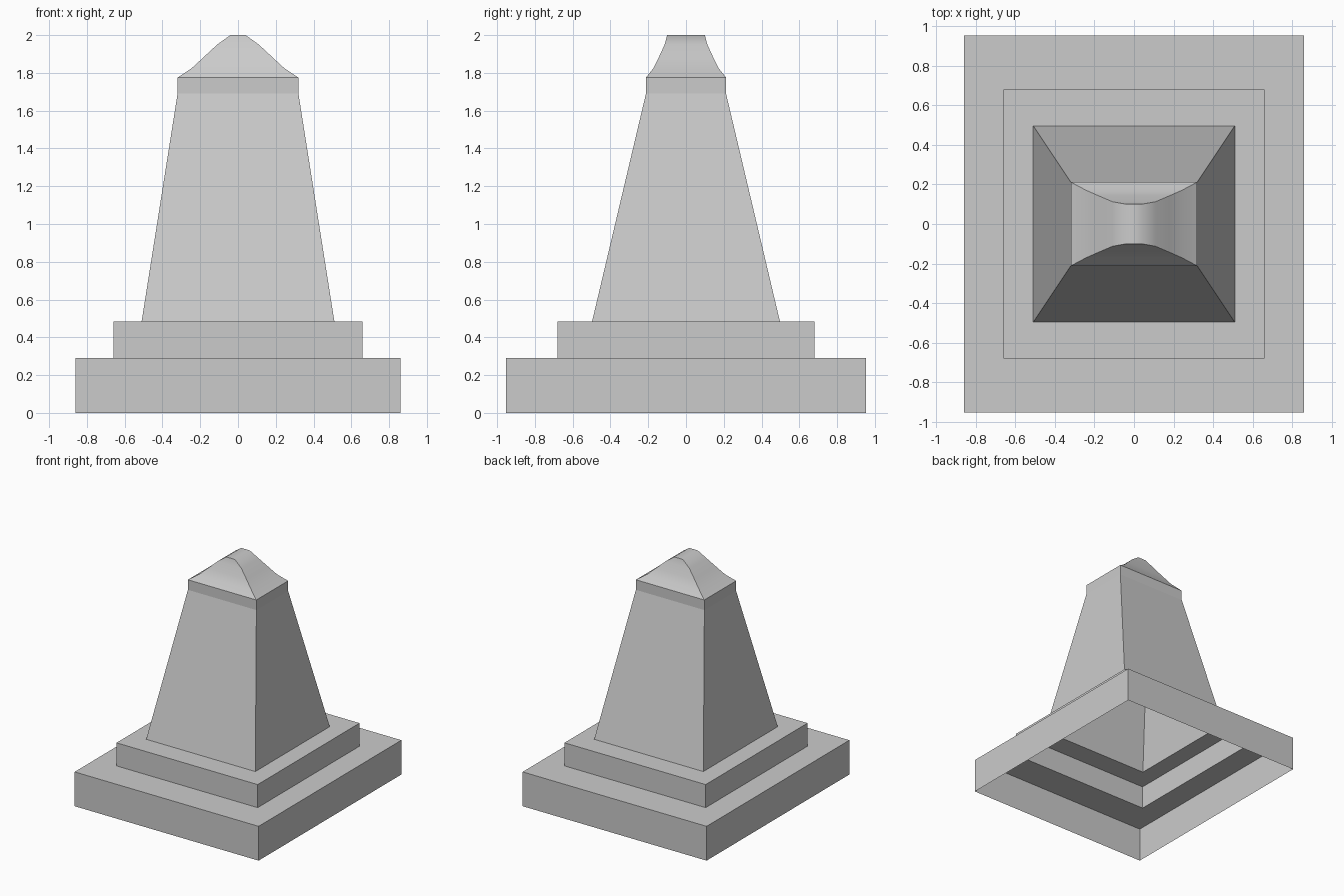
import bpy
import bmesh
import math

cube = bpy.data.objects.get("Cube")
if cube:
    bpy.data.objects.remove(cube, do_unlink=True)

stone = bpy.data.materials.new("grey_stone")
stone.use_nodes = True
GREY = (0.6, 0.6, 0.6, 1)
stone.diffuse_color = GREY
stone.node_tree.nodes["Principled BSDF"].inputs["Base Color"].default_value = GREY


def loft(name, rings, cap_top=False, smooth=None):
    """Open-bottomed shell through rectangles given as (half x, half y, z)."""
    bm = bmesh.new()
    loops = [[bm.verts.new((sx * x, sy * y, z))
              for sx, sy in ((-1, -1), (1, -1), (1, 1), (-1, 1))]
             for x, y, z in rings]
    for low, high in zip(loops, loops[1:]):
        for i in range(4):
            j = (i + 1) % 4
            bm.faces.new((low[i], low[j], high[j], high[i]))
    if cap_top:
        bm.faces.new(loops[-1])
    mesh = bpy.data.meshes.new(name)
    bm.to_mesh(mesh)
    bm.free()
    mesh.materials.append(stone)
    obj = bpy.data.objects.new(name, mesh)
    bpy.context.collection.objects.link(obj)
    if smooth:
        bpy.ops.object.select_all(action='DESELECT')
        obj.select_set(True)
        bpy.context.view_layer.objects.active = obj
        bpy.ops.object.shade_smooth_by_angle(angle=math.radians(smooth))
    return obj


BASE_TOP, STEP_TOP, BAND_LOW, BAND_TOP = 0.29, 0.485, 1.69, 1.775

# Hollow stepped plinth, each ledge running in to the part above
loft("plinth_base", [(0.86, 0.953, 0), (0.86, 0.953, BASE_TOP), (0.66, 0.68, BASE_TOP)])
loft("plinth_step", [(0.66, 0.68, BASE_TOP), (0.66, 0.68, STEP_TOP), (0.51, 0.497, STEP_TOP)])

# Tapered shaft and the upright band above it
loft("shaft", [(0.51, 0.497, STEP_TOP), (0.32, 0.212, BAND_LOW)])
loft("top_band", [(0.32, 0.212, BAND_LOW), (0.32, 0.212, BAND_TOP)])

# Curved cap with a softly rounded crown
loft("cap", [(0.32, 0.212, BAND_TOP), (0.245, 0.172, 1.825), (0.18, 0.143, 1.885),
             (0.11, 0.113, 1.95), (0.04, 0.1, 2.0)], cap_top=True, smooth=40)
